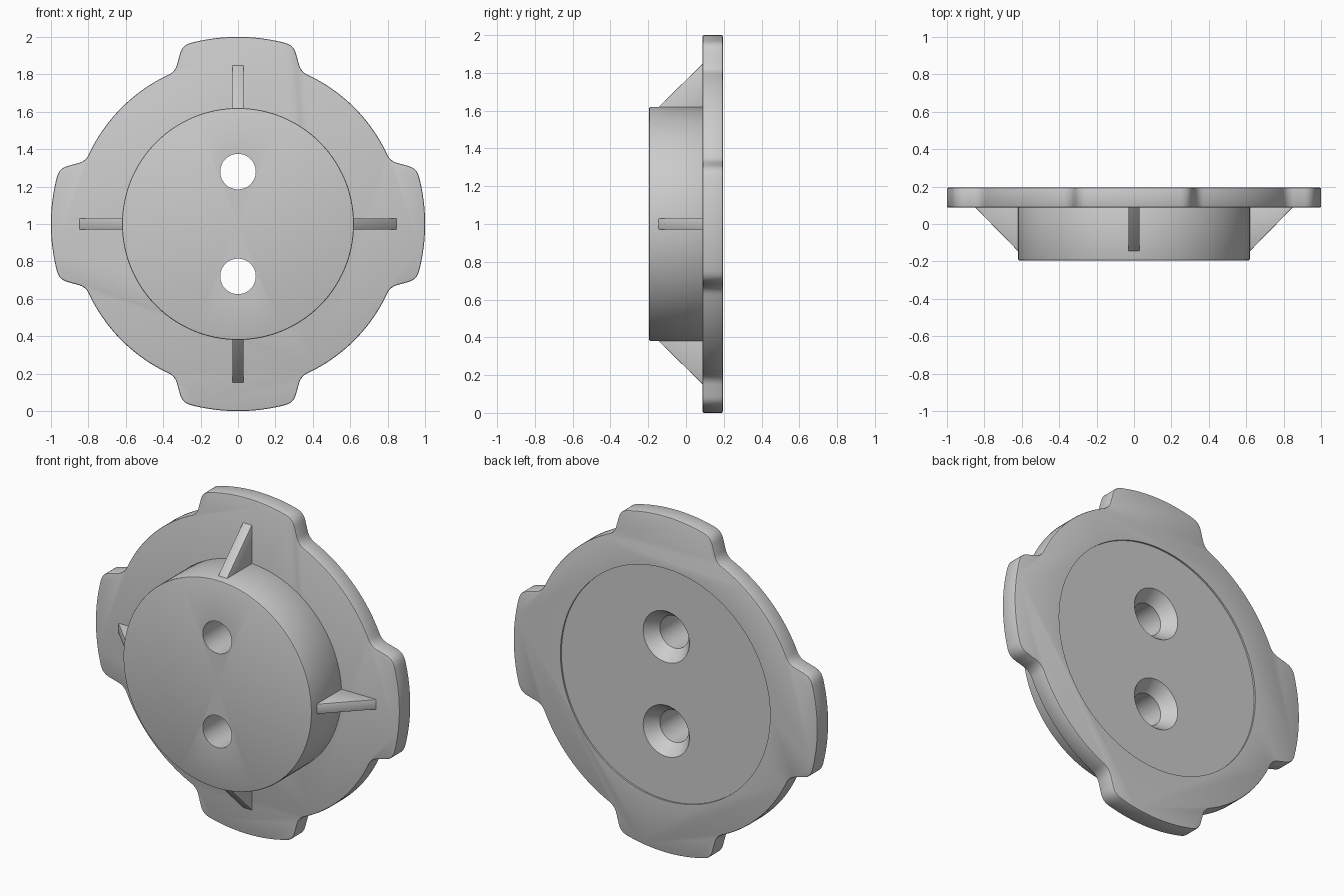
import bpy, bmesh, math
from mathutils import Matrix, Vector

cube = bpy.data.objects.get("Cube")
if cube:
    bpy.data.objects.remove(cube)

grey = bpy.data.materials.new("plain grey")
grey.use_nodes = True
COLOUR = (0.6, 0.6, 0.6, 1)
grey.diffuse_color = COLOUR
grey.node_tree.nodes["Principled BSDF"].inputs["Base Color"].default_value = COLOUR

CENTRE = Vector((0, 0, 1))
FRONT, SEAT, BACK = -0.195, 0.088, 0.195   # hub face, flange front, flange back
HUB_R = 0.62


def add_object(name, bm):
    bmesh.ops.recalc_face_normals(bm, faces=bm.faces)
    mesh = bpy.data.meshes.new(name)
    bm.to_mesh(mesh)
    bm.free()
    mesh.materials.append(grey)
    obj = bpy.data.objects.new(name, mesh)
    bpy.context.collection.objects.link(obj)
    return obj


def lathe(name, profile, centre=CENTRE, steps=128):
    """Turn a (radius, y) profile around the y axis."""
    bm = bmesh.new()
    verts = [bm.verts.new(centre + Vector((r, y, 0))) for r, y in profile]
    edges = [bm.edges.new(pair) for pair in zip(verts, verts[1:])]
    bmesh.ops.spin(bm, geom=verts + edges, cent=centre, axis=(0, 1, 0),
                   angle=math.tau, steps=steps)
    bmesh.ops.remove_doubles(bm, verts=bm.verts, dist=1e-5)
    return add_object(name, bm)


def prism(name, points, depth):
    """Extrude a closed outline of 3D points along a vector."""
    bm = bmesh.new()
    face = bm.faces.new([bm.verts.new(p) for p in points])
    ext = bmesh.ops.extrude_face_region(bm, geom=[face])
    bmesh.ops.translate(bm, vec=depth,
                        verts=[v for v in ext["geom"] if isinstance(v, bmesh.types.BMVert)])
    return add_object(name, bm)


def finish(obj, bevel, cutters=()):
    """Soften the edges, cut the openings and shade."""
    bpy.ops.object.select_all(action="DESELECT")
    obj.select_set(True)
    bpy.context.view_layer.objects.active = obj
    mod = obj.modifiers.new("soft edges", "BEVEL")
    mod.width, mod.segments = bevel, 2
    mod.limit_method, mod.angle_limit = "ANGLE", math.radians(40)
    for cutter in cutters:
        cut = obj.modifiers.new("cut", "BOOLEAN")
        cut.operation, cut.solver, cut.object = "DIFFERENCE", "EXACT", cutter
    for name in [m.name for m in obj.modifiers]:
        bpy.ops.object.modifier_apply(modifier=name)
    bpy.ops.object.shade_smooth_by_angle(angle=math.radians(32))


def polar(r, a):
    return Vector((r * math.sin(a), r * math.cos(a)))


def arc(r, start, end, n):
    return [polar(r, start + (end - start) * i / n) for i in range(n + 1)]


def rounded(before, corner, after, size, n=6):
    """Quadratic rounding of one outline corner."""
    p = corner + (before - corner).normalized() * size
    q = corner + (after - corner).normalized() * size
    return [p * (1 - t) ** 2 + corner * 2 * t * (1 - t) + q * t * t
            for t in (i / n for i in range(n + 1))]


# Flange outline: four tapered tabs joined by arcs of a smaller circle
tip, root = Vector((0.298, 0.955)), Vector((0.337, 0.813))
tip_a, root_a = math.atan2(*tip), math.atan2(*root)
R, r = tip.length, root.length
quarter = arc(R, -tip_a + 0.05, tip_a - 0.05, 20)
quarter += rounded(polar(R, tip_a - 0.05), tip, root, 0.045)
quarter += rounded(tip, root, polar(r, root_a + 0.05), 0.04)
quarter += arc(r, root_a + 0.06, math.pi / 2 - root_a - 0.06, 24)
# Mirror the shaped side of the tab across the next diagonal
side = (rounded(polar(R, tip_a - 0.05), tip, root, 0.045)
        + rounded(tip, root, polar(r, root_a + 0.05), 0.04))
quarter += [Vector((p.y, p.x)) for p in reversed(side)]
outline = []
for k in range(4):
    turn = Matrix.Rotation(-k * math.pi / 2, 2)
    outline += [turn @ p for p in quarter]
flange = prism("flange", [(p.x, SEAT, 1 + p.y) for p in outline],
               Vector((0, BACK - SEAT, 0)))

# Round hub, seated slightly into the flange
hub = lathe("hub", [(0, FRONT), (HUB_R, FRONT), (HUB_R, 0.1), (0, 0.1)])

# Cutters: shallow round recess in the back, two countersunk screw holes
recess = lathe("recess_cutter", [(0, 0.185), (0.69, 0.185), (0.69, 0.3), (0, 0.3)])
cutters = [recess]
for label, dz in (("upper", 0.28), ("lower", -0.28)):
    cutters.append(lathe(label + "_hole_cutter",
                         [(0, -0.3), (0.095, -0.3), (0.095, 0.11),
                          (0.152, 0.185), (0.152, 0.3), (0, 0.3)],
                         CENTRE + Vector((0, 0, dz)), 64))

finish(flange, 0.008, cutters)
finish(hub, 0.008, cutters[1:])
for cutter in cutters:
    bpy.data.objects.remove(cutter)

# Triangular ribs bracing the hub against the flange
W = 0.03
rib_profile = [(0.58, -0.145), (HUB_R, -0.145), (0.848, SEAT), (0.848, 0.1), (0.58, 0.1)]
for k, label in enumerate(("top", "left", "bottom", "right")):
    rib = prism(label + "_rib", [(-W, y, d) for d, y in rib_profile], Vector((2 * W, 0, 0)))
    rib.data.transform(Matrix.Translation(CENTRE) @ Matrix.Rotation(k * math.pi / 2, 4, "Y"))
    finish(rib, 0.004)
